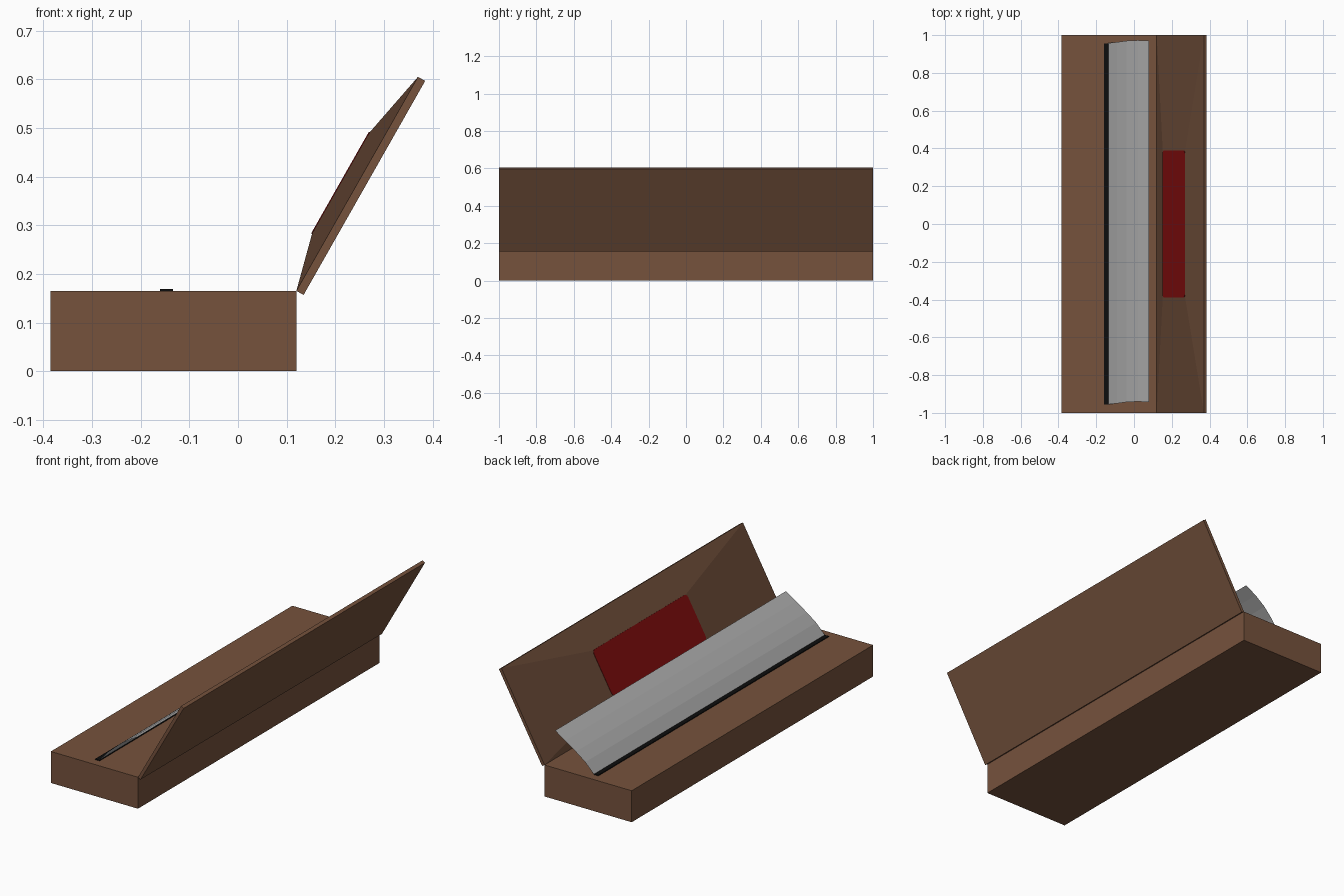
import bpy, bmesh, math
from mathutils import Matrix, Vector

if "Cube" in bpy.data.objects:
    bpy.data.objects.remove(bpy.data.objects["Cube"])


def material(name, rgb):
    m = bpy.data.materials.new(name)
    m.diffuse_color = (*rgb, 1)
    m.use_nodes = True
    m.node_tree.nodes["Principled BSDF"].inputs["Base Color"].default_value = m.diffuse_color
    return m


BROWN = material("brown_leather", (0.18, 0.085, 0.046))
DARK = material("dark_brown_lining", (0.145, 0.069, 0.038))
RED = material("deep_red", (0.21, 0.004, 0.004))
GREY = material("paper_grey", (0.40, 0.40, 0.40))
BLACK = material("black", (0.004, 0.004, 0.004))


def finish(name, bm, mat, matrix=None):
    me = bpy.data.meshes.new(name)
    bm.to_mesh(me)
    bm.free()
    me.materials.append(mat)
    ob = bpy.data.objects.new(name, me)
    bpy.context.collection.objects.link(ob)
    if matrix:
        ob.matrix_world = matrix
    return ob


def box(name, lo, hi, mat, matrix=None, corner=0):
    lo, hi = Vector(lo), Vector(hi)
    bm = bmesh.new()
    bmesh.ops.create_cube(bm, size=1)
    bmesh.ops.scale(bm, vec=hi - lo, verts=bm.verts)
    bmesh.ops.translate(bm, vec=(lo + hi) / 2, verts=bm.verts)
    if corner:
        edges = [e for e in bm.edges
                 if abs(e.verts[0].co.z - e.verts[1].co.z) > 1e-5]
        bmesh.ops.bevel(bm, geom=edges, offset=corner, segments=3,
                        profile=0.5, affect='EDGES')
    return finish(name, bm, mat, matrix)


# Case base
box("case_base", (-0.385, -1, 0), (0.12, 1, 0.165), BROWN)

# Open lid, built flat and tilted about the hinge line
slope = math.atan2(0.44, 0.25)
length = math.hypot(0.44, 0.25)
tilt = Matrix.Translation((0.12, 0, 0.165)) @ Matrix.Rotation(-slope, 4, 'Y')
box("lid", (0, -1, -0.017), (length, 1, 0), BROWN, tilt)

# Padded lining: shallow frustum rising to the middle of the lid
U0, U1, V, W = 0.118, 0.358, 0.39, 0.030
bm = bmesh.new()
rim = [bm.verts.new(p) for p in
       ((0, -1, 0), (length, -1, 0), (length, 1, 0), (0, 1, 0))]
cap = [bm.verts.new(p) for p in
       ((U0, -V, W), (U1, -V, W), (U1, V, W), (U0, V, W))]
for i in range(4):
    j = (i + 1) % 4
    bm.faces.new((rim[i], rim[j], cap[j], cap[i]))
bm.faces.new(cap)
finish("lid_lining", bm, DARK, tilt)

# Red panel on top of the lining
box("red_panel", (U0, -V, W), (U1, V, W + 0.002), RED, tilt, corner=0.018)

# Bowed thin sheet standing up from the base: (x, z, shift along y)
profile = [(-0.138, 0.167, 0), (-0.09, 0.222, 0.005), (-0.04, 0.266, 0.012),
           (0.02, 0.308, 0.015), (0.08, 0.345, 0.012)]
bm = bmesh.new()
rows = [(bm.verts.new((x, -0.955 + s, z)), bm.verts.new((x, 0.958 + s, z)))
        for x, z, s in profile]
for (a, b), (c, d) in zip(rows, rows[1:]):
    bm.faces.new((a, c, d, b))
finish("bowed_sheet", bm, GREY)

# Black strip along the foot of the sheet
box("black_strip", (-0.16, -0.955, 0.164), (-0.134, 0.955, 0.169), BLACK)
